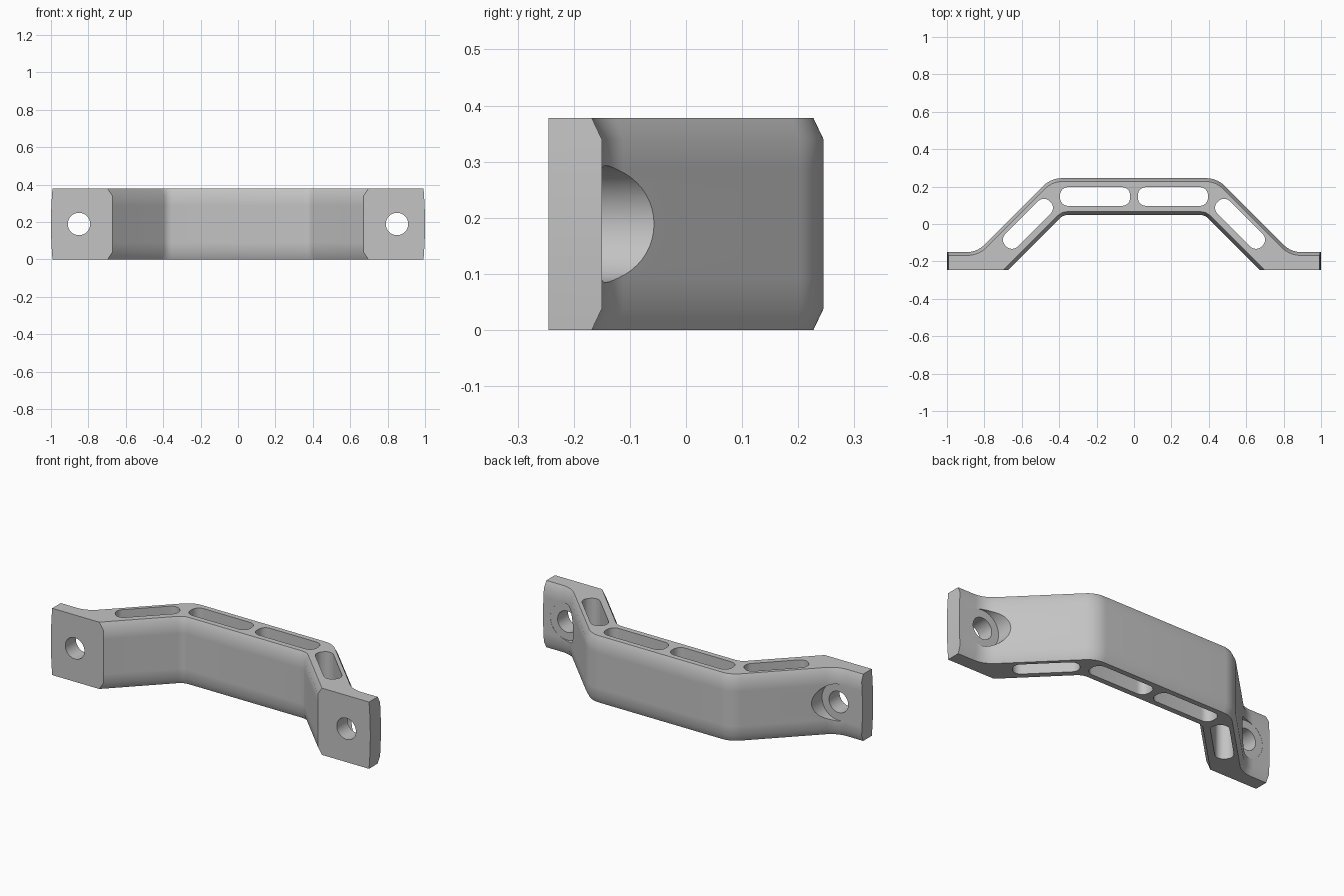
import bpy, bmesh, math
from mathutils import Vector, Matrix

cube = bpy.data.objects.get("Cube")
if cube:
    bpy.data.objects.remove(cube, do_unlink=True)

HEIGHT = 0.378
MID = HEIGHT / 2
CHAMFER_Z = 0.038
CHAMFER = 0.018

grey = bpy.data.materials.new("satin grey")
grey.use_nodes = True
colour = (0.55, 0.55, 0.55, 1)
grey.diffuse_color = colour
grey.node_tree.nodes["Principled BSDF"].inputs["Base Color"].default_value = colour


def fillet(before, corner, after, radius, steps=10):
    """Points of an arc that rounds a corner."""
    a, c, b = Vector(before), Vector(corner), Vector(after)
    u, v = (a - c).normalized(), (b - c).normalized()
    half = u.angle(v) / 2
    start = c + u * radius / math.tan(half)
    centre = c + (u + v).normalized() * radius / math.sin(half)
    sweep = math.pi - 2 * half
    spoke = start - centre
    # The arc sets off from its start towards the corner
    sign = 1 if spoke.x * -u.y + spoke.y * u.x > 0 else -1
    return [centre + Matrix.Rotation(sign * sweep * i / steps, 2) @ spoke
            for i in range(steps + 1)]


def half_profile(inset, end_x):
    """Half of the bent strap, from the back middle round to the front middle."""
    slope = inset * math.sqrt(2)
    back, foot, front = 0.245 - inset, -0.15 - inset, -0.245
    inner = 0.048 + inset
    outer_line, inner_line = 0.689 - slope, 0.427 + slope
    top = Vector((outer_line - back, back))
    root = Vector((outer_line - foot, foot))
    tip = Vector((end_x, foot))
    toe = Vector((inner_line - front, front))
    bend = Vector((inner_line - inner, inner))
    pts = fillet((0, back), top, root, 0.145 - inset)
    pts += fillet(top, root, tip, 0.13 + inset)
    pts += [tip, Vector((end_x, front)), toe]
    pts += fillet(toe, bend, (0, inner), 0.06 + inset, 6)
    return pts


def loft(name, rings):
    """Closed solid through rings of matching points."""
    bm = bmesh.new()
    loops = [[bm.verts.new(p) for p in ring] for ring in rings]
    n = len(loops[0])
    for low, high in zip(loops, loops[1:]):
        for i in range(n):
            j = (i + 1) % n
            bm.faces.new((low[i], low[j], high[j], high[i]))
    bm.faces.new(list(reversed(loops[0])))
    bm.faces.new(loops[-1])
    if bm.calc_volume(signed=True) < 0:
        bmesh.ops.reverse_faces(bm, faces=bm.faces[:])
    mesh = bpy.data.meshes.new(name)
    bm.to_mesh(mesh)
    bm.free()
    mesh.materials.append(grey)
    obj = bpy.data.objects.new(name, mesh)
    bpy.context.collection.objects.link(obj)
    return obj


def cut(target, cutter):
    """Subtract a cutter and discard it."""
    mod = target.modifiers.new(cutter.name, 'BOOLEAN')
    mod.operation = 'DIFFERENCE'
    mod.solver = 'EXACT'
    mod.object = cutter
    bpy.context.view_layer.objects.active = target
    bpy.ops.object.modifier_apply(modifier=mod.name)
    bpy.data.objects.remove(cutter, do_unlink=True)


def cut_slot(target, x, y, length, width, angle, radius=0.043):
    """Rounded slot through the full height."""
    box = [Vector((sx * length / 2, sy * width / 2))
           for sx, sy in ((1, 1), (-1, 1), (-1, -1), (1, -1))]
    ring = []
    for i in range(4):
        ring += fillet(box[i - 1], box[i], box[(i + 1) % 4], radius, 8)
    turn = Matrix.Rotation(angle, 2)
    ring = [turn @ p + Vector((x, y)) for p in ring]
    cut(target, loft("slot_cutter", [[(*p, z) for p in ring] for z in (-0.1, HEIGHT + 0.1)]))


def cut_bore(target, x, radius, y0, y1, sides=48):
    """Round hole running front to back."""
    angles = [math.tau * i / sides for i in range(sides)]
    cut(target, loft("bore_cutter", [
        [(x + radius * math.cos(a), y, MID + radius * math.sin(a)) for a in angles]
        for y in (y0, y1)]))


# Bent strap with chamfered long edges and gently bowed ends
rings = []
for z in (0, CHAMFER_Z, 0.09, 0.14, MID, 0.238, 0.288, HEIGHT - CHAMFER_Z, HEIGHT):
    edge = z in (0, HEIGHT)
    right = half_profile(CHAMFER if edge else 0, 1 - 0.008 * ((z - MID) / MID) ** 2)
    left = [Vector((-p.x, p.y)) for p in reversed(right)]
    rings.append([(*p, z) for p in right + left])
handle = loft("handle_bracket", rings)

# Slots, counterbores and screw holes on both sides
for side in (1, -1):
    cut_slot(handle, side * 0.208, 0.147, 0.375, 0.1, 0)
    cut_slot(handle, side * 0.567, 0.001, 0.335, 0.094, -side * math.pi / 4)
    cut_bore(handle, side * 0.85, 0.104, -0.151, 0.3)
    cut_bore(handle, side * 0.85, 0.06, -0.4, 0.1)

bpy.ops.object.select_all(action='DESELECT')
handle.select_set(True)
bpy.context.view_layer.objects.active = handle
bpy.ops.object.shade_smooth_by_angle(angle=math.radians(30))
